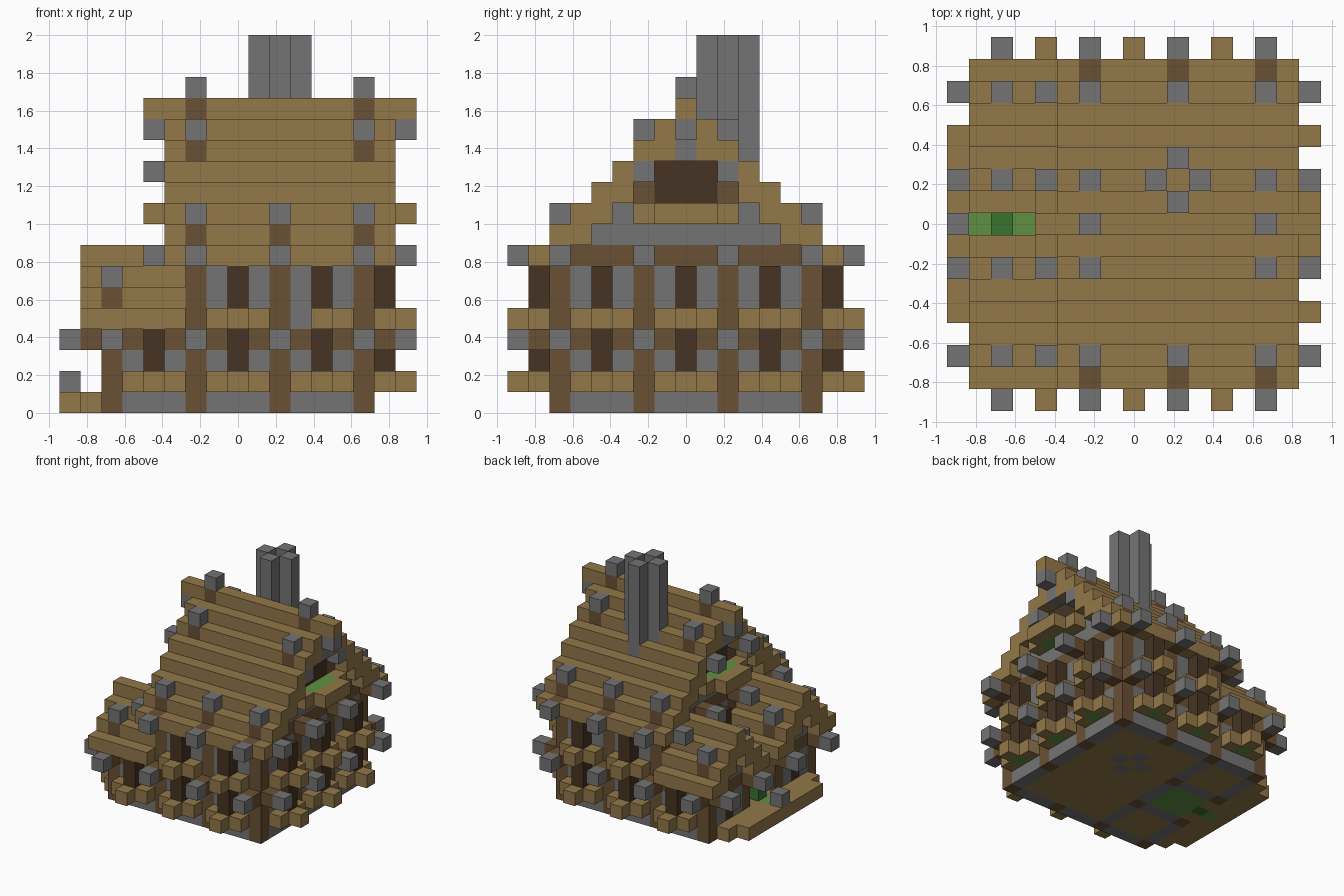
import bpy, bmesh
from mathutils import Vector

U = 1 / 9  # edge of one building block

old = bpy.data.objects.get("Cube")
if old:
    bpy.data.objects.remove(old)


def material(name, hex_code):
    srgb = [int(hex_code[i:i + 2], 16) / 255 for i in (0, 2, 4)]
    rgba = [c / 12.92 if c < 0.04045 else ((c + 0.055) / 1.055) ** 2.4 for c in srgb] + [1]
    m = bpy.data.materials.new(name)
    m.diffuse_color = rgba
    m.use_nodes = True
    m.node_tree.nodes["Principled BSDF"].inputs["Base Color"].default_value = rgba
    return m


STONE = material("grey stone", "747474")
PLANK = material("light planks", "937849")
BEAM = material("brown timber", "6a5034")
DARK = material("dark shutter wood", "463423")
GREEN = material("leaf green", "5f9142")
BUSH = material("deep green", "36742f")

cells = {}  # block position -> (part, material); later parts replace earlier ones


def span(v):
    return range(v[0], v[1] + 1) if isinstance(v, tuple) else (v,)


def put(part, mat, xs, ys, zs):
    for x in span(xs):
        for y in span(ys):
            for z in span(zs):
                cells[x, y, z] = (part, mat)


def pair(part, mat, xs, ys, zs):
    """Place blocks on both sides of the y = 0 plane."""
    put(part, mat, xs, ys, zs)
    flip = (-ys[1], -ys[0]) if isinstance(ys, tuple) else -ys
    put(part, mat, xs, flip, zs)


# Ground floor, courtyard and entrance steps
put("floor", PLANK, (-6, 6), (-6, 6), 0)
put("entrance_step", PLANK, -7, (-5, 5), 0)
put("entrance_step", PLANK, -8, (-4, 4), 0)
put("courtyard_grass", GREEN, (-5, -3), (-1, 1), 0)
put("courtyard_grass", GREEN, -7, 0, 0)
put("step_post", STONE, -8, 0, 1)

# Two stepped roofs over the side wings, two blocks thick
for d in range(-3, 4):
    top = 7 - abs(d)
    pair("wing_roof", PLANK, (-7, -3), 4 + d, (max(top - 1, 4), top))

# Stepped main roof
for y in range(8):
    pair("main_roof", PLANK, (-3, 7), y, (max(13 - y, 7), 14 - y))
put("roof_ridge", PLANK, (-4, 8), 0, 14)

# Lower walls with a timber ring beam
for layers, mat, part in (((0, 2), STONE, "lower_wall"), (3, BEAM, "lower_beam")):
    pair(part, mat, (-6, 6), 6, layers)
    pair(part, mat, (-6, -2), 2, layers)
    pair(part, mat, -6, (2, 6), layers)
    for x in (-2, 6):
        put(part, mat, x, (-6, 6), layers)
pair("wing_gable", STONE, -6, (3, 5), 4)
pair("wing_gable", STONE, -6, 4, 5)
pair("wing_door", DARK, -6, 4, (1, 2))
put("courtyard_bush", BUSH, -6, 0, (0, 1))

# Upper walls, ring beam and gables
for layers, mat, part in (((4, 6), STONE, "upper_wall"), (7, BEAM, "upper_beam")):
    pair(part, mat, (-2, 6), 6, layers)
    for x in (-2, 6):
        put(part, mat, x, (-6, 6), layers)
for x in (-2, 6):
    for z, w in ((8, 4), (9, 3), (10, 2), (11, 1), (12, 0)):
        put("gable_wall", STONE, x, (-w, w), z)
    pair("gable_frame", BEAM, x, 2, 10)
    put("gable_window", DARK, x, (-1, 1), (10, 11))
for x, out in ((7, 8), (-3, -4)):
    put("balcony", PLANK, x, (-2, 2), 9)
    put("balcony", PLANK, out, (-1, 1), 9)
    put("balcony_plants", GREEN, x, (-1, 1), 9)
    put("gable_frame", STONE, x, 0, 12)

# Timber posts
for x in (-6, -2, 2, 6):
    pair("post", BEAM, x, 6, (0, 3 if x < -2 else 8))
for x in (-6, -2, 6):
    pair("post", BEAM, x, 2, (0, 3 if x < -2 else 7))

# Beam ends with stone caps, along both directions
for x in (-6, -2, 2, 6):
    for z in (3, 7):
        if z == 3 or x > -6:
            pair("beam_end", BEAM, x, 7, z)
            pair("beam_cap", STONE, x, 8, z)
            pair("beam_cap", STONE, x, 6, 3)
for y in (2, 6):
    for z, low in ((3, -7), (7, -3)):
        for x, cap in ((low, low - 1), (7, 8)):
            pair("beam_end", BEAM, x, y, z)
            pair("beam_cap", STONE, cap, y, z)
    pair("beam_cap", STONE, 6, y, 3)
pair("purlin", BEAM, (-3, 6), 2, 11)
pair("purlin_cap", STONE, 7, 2, 11)
pair("purlin_cap", STONE, -4, 2, 11)
put("ridge_beam", BEAM, (-3, 7), 0, 13)
for x in (-4, 8):
    put("ridge_cap", STONE, x, 0, 13)

# Rafters in the roof with stone studs on top
for x in (-2, 2, 6):
    pair("roof_stud", STONE, x, 6, 9)
for x in (-2, 6):
    pair("rafter", BEAM, x, 2, 12)
    pair("roof_stud", STONE, x, 2, 13)
    put("rafter", BEAM, x, 0, 14)
    put("roof_stud", STONE, x, 0, 15)
for y in (2, 6):
    pair("rafter", BEAM, -6, y, 5)
    pair("roof_stud", STONE, -6, y, 6)


# Shuttered windows standing on planted flower boxes
def window(c, side, z, along_x):
    def at(part, mat, a, b, zs):
        put(part, mat, *((a, b) if along_x else (b, a)), zs)
    wall, out = (7, 8) if side > 0 else ((-7, -8) if along_x else (-3, -4))
    at("flower_box", PLANK, (c - 1, c + 1), wall, z)
    at("flower_box", PLANK, c, out, z)
    at("flower_box_plant", GREEN, c, wall, z)
    at("window_shutter", DARK, c, wall, (z + 1, z + 2))


for z in (1, 4):
    for c in (-4, 0, 4):
        window(c, 1, z, False)
        if z == 1 or c > -4:
            for side in (-1, 1):
                window(c, side, z, True)
window(0, -1, 4, False)
cells.pop((3, -7, 4))

# Chimney of four columns around an open flue
for x, y in ((1, 2), (3, 2), (2, 1), (2, 3)):
    put("chimney", STONE, x, y, (0, 17))

# Turn each part into one mesh that keeps only its exposed faces
parts = {}
for pos, key in cells.items():
    parts.setdefault(key, []).append(pos)
axes = [Vector(a) for a in ((1, 0, 0), (0, 1, 0), (0, 0, 1))]
for (part, mat), blocks in parts.items():
    bm = bmesh.new()
    corners = {}

    def corner(p):
        k = tuple(round(2 * c) for c in p)
        if k not in corners:
            corners[k] = bm.verts.new(p * U)
        return corners[k]

    for pos in blocks:
        mid = Vector(pos) + Vector((0, 0, 0.5))
        for i, axis in enumerate(axes):
            for sign in (-1, 1):
                step = axis * sign
                if tuple(int(p + s) for p, s in zip(pos, step)) in cells:
                    continue
                u, v = axes[(i + 1) % 3] / 2, axes[(i + 2) % 3] / 2 * sign
                m = mid + step / 2
                bm.faces.new([corner(p) for p in (m - u - v, m + u - v, m + u + v, m - u + v)])
    mesh = bpy.data.meshes.new(part)
    bm.to_mesh(mesh)
    bm.free()
    mesh.materials.append(mat)
    bpy.context.collection.objects.link(bpy.data.objects.new(part, mesh))
